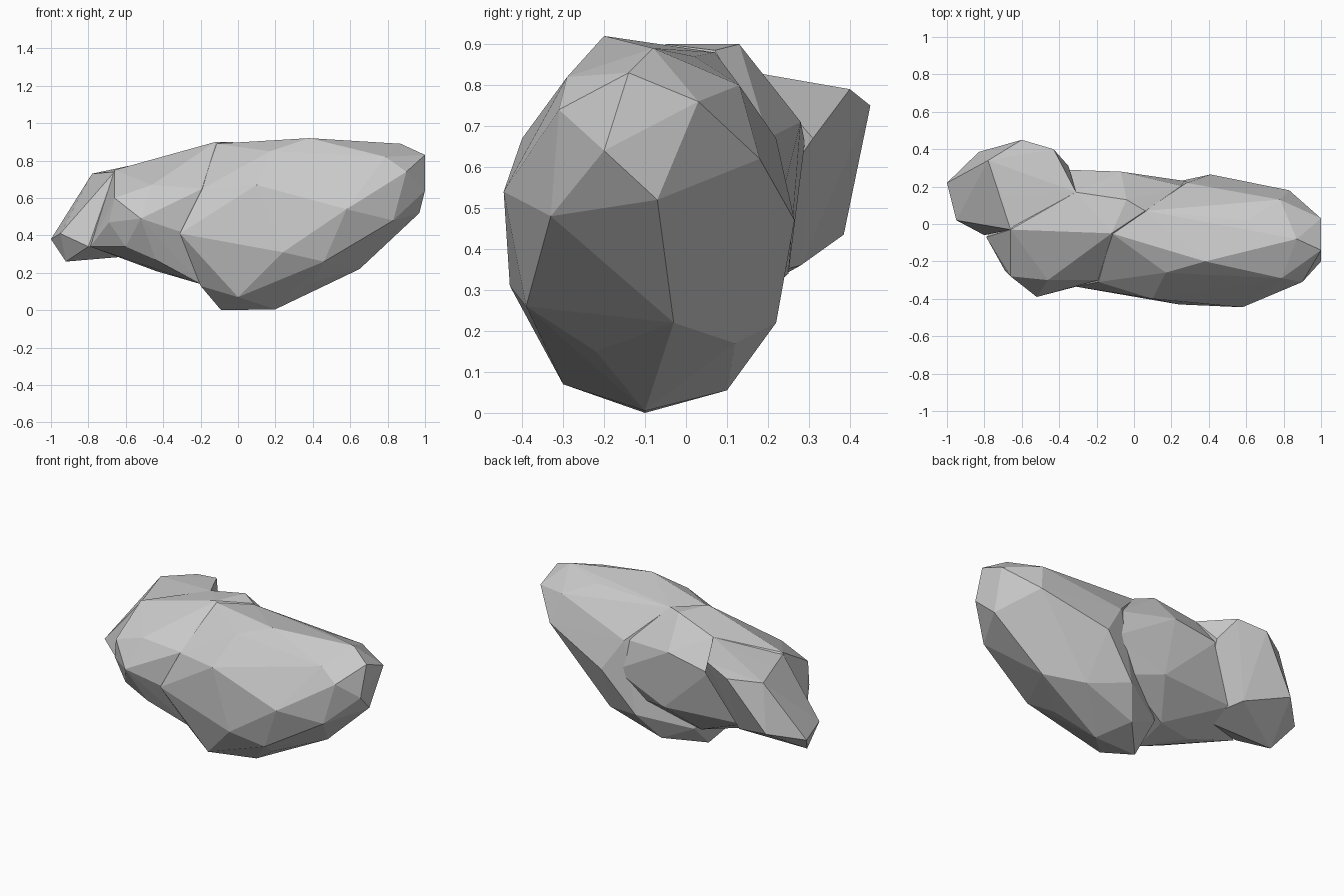
import bpy
import bmesh

default_cube = bpy.data.objects.get("Cube")
if default_cube:
    bpy.data.objects.remove(default_cube, do_unlink=True)

# One plain grey stone colour
stone_colour = (.6, .6, .6, 1)
stone = bpy.data.materials.new("grey stone")
stone.use_nodes = True
stone.diffuse_color = stone_colour
shader = next(n for n in stone.node_tree.nodes if n.type == 'BSDF_PRINCIPLED')
shader.inputs["Base Color"].default_value = stone_colour
shader.inputs["Roughness"].default_value = .9


def faceted_lobe(name, corners):
    """Chiselled convex boulder: the hull wrapped around its corner points."""
    bm = bmesh.new()
    for corner in corners:
        bm.verts.new(corner)
    hull = bmesh.ops.convex_hull(bm, input=bm.verts[:])
    spare = {v for v in hull["geom_interior"] + hull["geom_unused"]
             if isinstance(v, bmesh.types.BMVert) and v.is_valid}
    bmesh.ops.delete(bm, geom=list(spare), context='VERTS')
    bmesh.ops.recalc_face_normals(bm, faces=bm.faces[:])
    mesh = bpy.data.meshes.new(name)
    bm.to_mesh(mesh)
    bm.free()
    mesh.materials.append(stone)
    lobe = bpy.data.objects.new(name, mesh)
    bpy.context.collection.objects.link(lobe)
    return lobe


def merge_into(body, lobe):
    """Weld an overlapping lobe into the body, leaving a crease."""
    union = body.modifiers.new("merge " + lobe.name, 'BOOLEAN')
    union.operation = 'UNION'
    union.solver = 'EXACT'
    union.object = lobe
    bpy.context.view_layer.objects.active = body
    bpy.ops.object.modifier_apply(modifier=union.name)
    bpy.data.objects.remove(lobe, do_unlink=True)


# Large main lobe: blunt end, crown, front and back bulges, keel
rock = faceted_lobe("rock", [
    (1, -.14, .83), (1, .03, .76), (1, -.2, .64), (.97, -.07, .52),
    (.87, -.08, .89), (.79, -.29, .82), (.9, -.31, .74), (.83, -.33, .48),
    (.38, -.2, .92), (.6, .02, .87), (.78, .13, .8), (.83, .18, .62),
    (.58, -.445, .54), (.24, -.43, .31), (.46, -.39, .26), (-.19, -.31, .65),
    (.1, -.4, .67), (.4, -.37, .69), (.17, -.26, .85), (.02, -.39, .36),
    (.41, .265, .47), (.28, .22, .67), (.2, .22, .22), (.45, .12, .17),
    (.65, -.03, .22), (.4, -.22, .15), (.1, .1, .055), (.06, .07, .88),
    (0, -.3, .07), (-.09, -.1, 0), (.2, -.1, .005), (-.12, -.05, .89),
    (-.2, -.2, .13), (-.1, .06, .15), (-.31, -.335, .41),
])

# Middle lobe: shoulder ridge, front bulge, sloping belly, root in main lobe
middle = faceted_lobe("middle_lobe", [
    (-.12, -.05, .9), (-.04, .13, .9), (.06, .07, .885), (-.31, .17, .83),
    (-.19, -.3, .65), (-.46, -.3, .67), (-.52, -.39, .49), (-.31, -.335, .42),
    (-.66, -.28, .6), (-.66, -.03, .75), (-.69, -.25, .47), (-.79, -.07, .34),
    (-.6, -.27, .34), (-.44, -.28, .27), (-.44, -.05, .21), (-.2, -.2, .14),
    (-.07, .28, .71), (-.02, .25, .34), (-.36, .29, .66), (-.54, .2, .35),
    (.27, .2, .67), (.34, .22, .47), (.2, .16, .3), (-.15, .06, .16),
])

# Rear lobe: broad upper plate with a slanting underside and a low tip
rear = faceted_lobe("rear_lobe", [
    (-1, .22, .38), (-.95, .02, .41), (-.92, .1, .26), (-.83, .385, .435),
    (-.78, .34, .73), (-.6, .45, .75), (-.43, .4, .79), (-.31, .17, .83),
    (-.7, .15, .74), (-.66, -.03, .74), (-.8, -.06, .34), (-.35, .31, .67),
    (-.73, .1, .285), (-.57, .28, .36), (-.45, .05, .3),
])

merge_into(rock, middle)
merge_into(rock, rear)

# Flat chiselled facets
for face in rock.data.polygons:
    face.use_smooth = False
